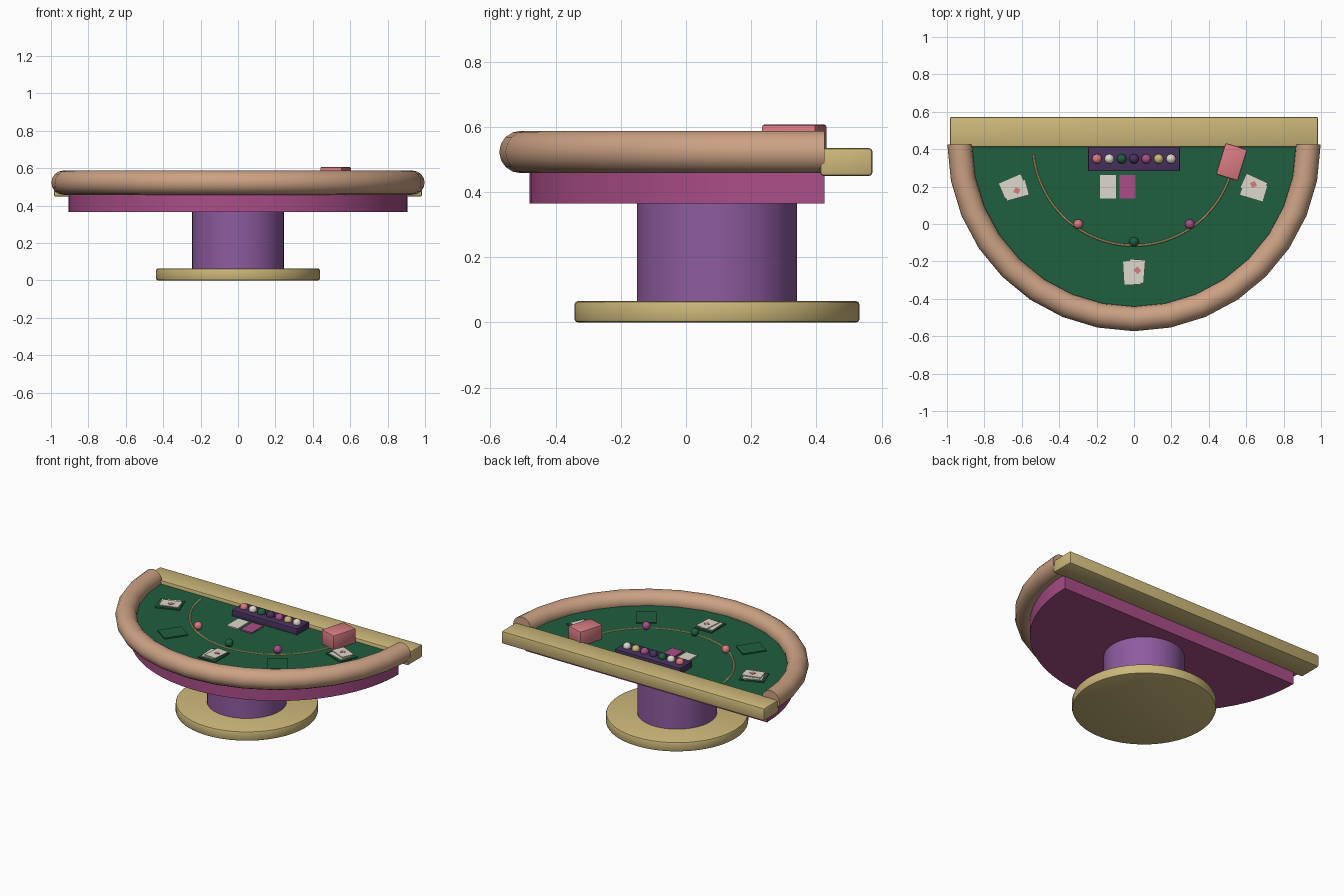
import bpy, bmesh, math
from mathutils import Matrix, Vector

cube = bpy.data.objects.get("Cube")
if cube:
    bpy.data.objects.remove(cube, do_unlink=True)


def material(name, rgb):
    m = bpy.data.materials.new(name)
    m.use_nodes = True
    m.diffuse_color = (*rgb, 1)
    m.node_tree.nodes["Principled BSDF"].inputs["Base Color"].default_value = (*rgb, 1)
    return m


TAN = material("tan leather", (0.60, 0.36, 0.23))
MAGENTA = material("magenta", (0.40, 0.075, 0.245))
PURPLE = material("purple", (0.27, 0.105, 0.35))
GOLD = material("gold", (0.61, 0.48, 0.195))
GREEN = material("green felt", (0.014, 0.115, 0.05))
DARK = material("dark purple", (0.065, 0.032, 0.11))
PINK = material("pink", (0.69, 0.20, 0.225))
WHITE = material("off white", (0.73, 0.69, 0.60))

BACK = 0.425      # straight edge of the table, centre of the half circle
FELT = 0.51       # height of the playing surface


def finish(bm, name, mat, smooth=True):
    bmesh.ops.recalc_face_normals(bm, faces=bm.faces)
    mesh = bpy.data.meshes.new(name)
    bm.to_mesh(mesh)
    bm.free()
    mesh.materials.append(mat)
    ob = bpy.data.objects.new(name, mesh)
    bpy.context.collection.objects.link(ob)
    if smooth:
        bpy.ops.object.select_all(action="DESELECT")
        ob.select_set(True)
        bpy.context.view_layer.objects.active = ob
        bpy.ops.object.shade_smooth_by_angle(angle=math.radians(40))
    return ob


def box(name, centre, size, mat, turn=0, bevel=0):
    bm = bmesh.new()
    bmesh.ops.create_cube(bm, size=1)
    bmesh.ops.scale(bm, vec=size, verts=bm.verts)
    if bevel:
        bmesh.ops.bevel(bm, geom=bm.edges[:], offset=bevel, segments=2,
                        profile=0.5, affect="EDGES")
    bm.transform(Matrix.Translation(centre) @ Matrix.Rotation(turn, 4, "Z"))
    return finish(bm, name, mat, smooth=bevel > 0)


def disc(name, radius, z0, z1, y, mat, bevel=0):
    bm = bmesh.new()
    bmesh.ops.create_cone(bm, cap_ends=True, segments=48, radius1=radius,
                          radius2=radius, depth=z1 - z0)
    if bevel:
        rims = [e for e in bm.edges if abs(e.verts[0].co.z - e.verts[1].co.z) < 1e-5]
        bmesh.ops.bevel(bm, geom=rims, offset=bevel, segments=2,
                        profile=0.5, affect="EDGES")
    bm.transform(Matrix.Translation((0, y, (z0 + z1) / 2)))
    return finish(bm, name, mat)


def half_disc(name, radius, z0, z1, mat):
    bm = bmesh.new()
    steps = 32
    rim = [bm.verts.new((radius * math.cos(a), BACK - radius * math.sin(a), z0))
           for a in (math.pi * i / steps for i in range(steps + 1))]
    face = bm.faces.new(rim)
    top = bmesh.ops.extrude_face_region(bm, geom=[face])["geom"]
    bmesh.ops.translate(bm, vec=(0, 0, z1 - z0),
                        verts=[v for v in top if isinstance(v, bmesh.types.BMVert)])
    return finish(bm, name, mat)


def arc_tube(name, radius, z, thick, high, steps, sides, margin, mat):
    """Sweep an oval section along the front half circle."""
    bm = bmesh.new()
    rings = []
    for i in range(steps + 1):
        a = margin + (math.pi - 2 * margin) * i / steps
        out = Vector((math.cos(a), -math.sin(a), 0))
        ring = []
        for j in range(sides):
            t = 2 * math.pi * j / sides
            p = out * (radius + thick * math.cos(t))
            ring.append(bm.verts.new((p.x, BACK + p.y, z + high * math.sin(t))))
        rings.append(ring)
    for r, s in zip(rings, rings[1:]):
        for j in range(sides):
            k = (j + 1) % sides
            bm.faces.new((r[j], r[k], s[k], s[j]))
    bm.faces.new(rings[0])
    bm.faces.new(rings[-1])
    return finish(bm, name, mat)


def ball(name, centre, mat, radius=0.026):
    bm = bmesh.new()
    bmesh.ops.create_uvsphere(bm, u_segments=16, v_segments=10, radius=radius)
    bm.transform(Matrix.Translation(centre))
    return finish(bm, name, mat)


def seat_point(angle, radius):
    return Vector((radius * math.sin(angle), BACK - radius * math.cos(angle), 0))


# Foot, column and table body
disc("foot", 0.4375, 0, 0.065, 0.095, GOLD, bevel=0.01)
disc("column", 0.245, 0.06, 0.37, 0.095, PURPLE)
half_disc("apron", 0.905, 0.365, 0.465, MAGENTA)
half_disc("felt_top", 0.92, 0.463, FELT, GREEN)
arc_tube("padded_rail", 0.932, 0.523, 0.066, 0.065, 16, 16, 0, TAN)
box("dealer_beam", (0, 0.492, 0.492), (1.97, 0.16, 0.085), GOLD, bevel=0.01)

# Betting line on the felt
arc_tube("betting_line", 0.54, FELT, 0.006, 0.004, 48, 6, 0.1, GOLD)

# Seat plates, each radial to the table, with cards on every other one
for seat, degrees in enumerate((-70, -35, 0, 35, 70)):
    a = math.radians(degrees)
    spot = seat_point(a, 0.685)
    box(f"seat_plate_{seat}", spot + Vector((0, 0, FELT + 0.004)),
        (0.125, 0.155, 0.008), GREEN, a)
    if seat % 2 == 0:
        spin = Matrix.Rotation(a, 3, "Z")
        for n, (dx, dy, tilt) in enumerate(((-0.012, 0, 0.06), (0.014, 0.008, -0.08))):
            lift = FELT + 0.011 + 0.006 * n
            box(f"player_card_{seat}_{n}",
                spot + spin @ Vector((dx, dy, 0)) + Vector((0, 0, lift)),
                (0.085, 0.125, 0.006), WHITE, a + tilt)
        box(f"card_diamond_{seat}",
            spot + spin @ Vector((0.018, 0.012, 0)) + Vector((0, 0, lift + 0.004)),
            (0.029, 0.029, 0.003), PINK, a + math.pi / 4)

# Bet markers along the betting line
for degrees, mat in ((-35, PINK), (0, GREEN), (35, MAGENTA)):
    ball("bet_marker", seat_point(math.radians(degrees), 0.52)
         + Vector((0, 0, FELT + 0.026)), mat)

# Dealer's cards, one face up and one face down
box("dealer_card_up", (-0.14, 0.2, FELT + 0.004), (0.085, 0.125, 0.008), WHITE)
box("dealer_card_down", (-0.035, 0.2, FELT + 0.004), (0.085, 0.125, 0.008), MAGENTA)

# Marker tray with its row of coloured balls
box("marker_tray", (0, 0.348, 0.526), (0.49, 0.13, 0.048), DARK, bevel=0.004)
for i, mat in enumerate((PINK, WHITE, GREEN, DARK, MAGENTA, GOLD, WHITE)):
    ball("tray_marker", ((i - 3) * 0.066, 0.348, 0.556), mat)

# Card dispenser
box("card_dispenser", (0.522, 0.332, 0.557), (0.122, 0.175, 0.1), PINK,
    math.radians(-17), bevel=0.008)
